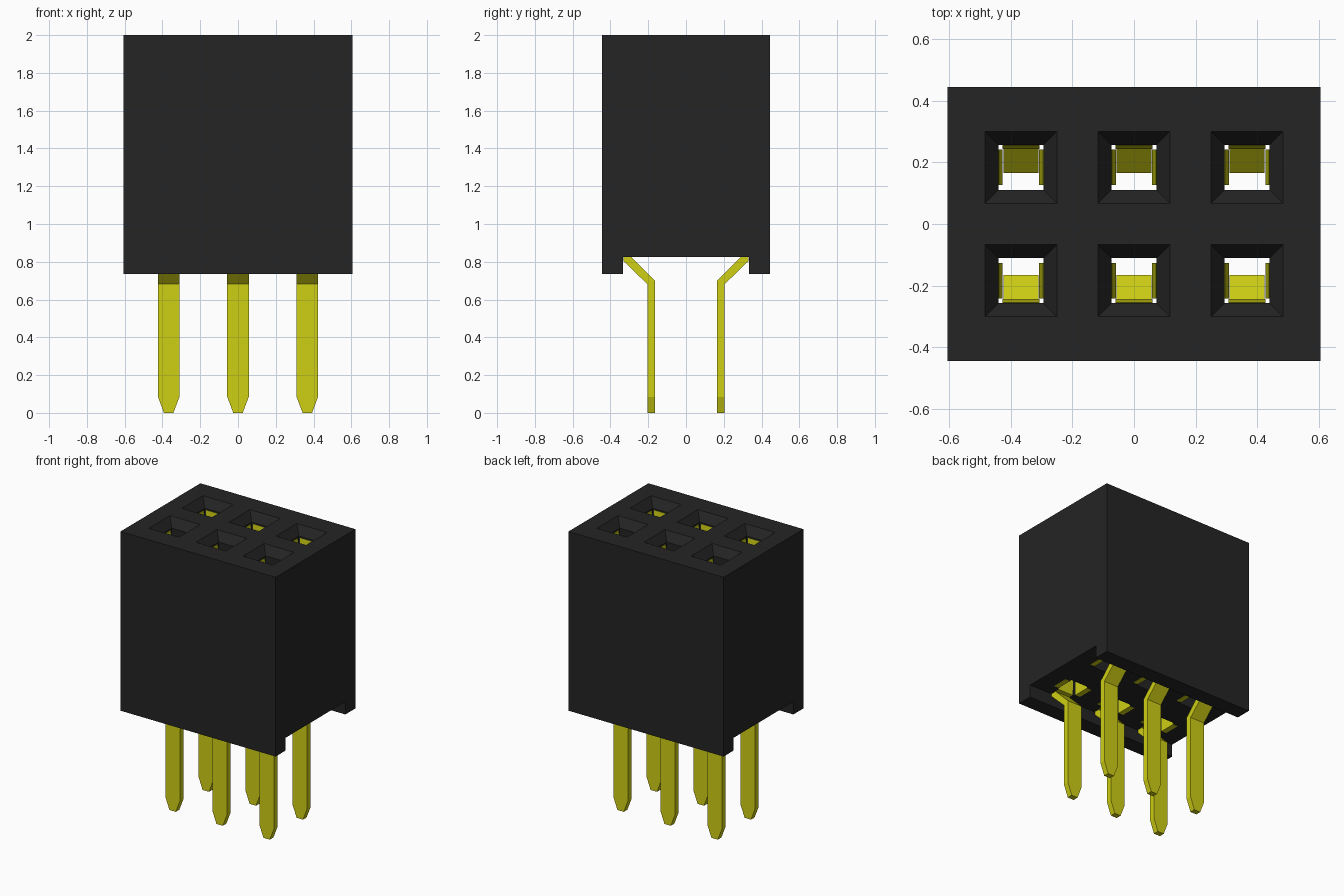
import bpy, bmesh

if "Cube" in bpy.data.objects:
    bpy.data.objects.remove(bpy.data.objects["Cube"], do_unlink=True)

PITCH, ROW, HOLE = 0.367, 0.184, 0.073
FLOOR, TOP = 0.825, 2.0


def material(name, colour):
    m = bpy.data.materials.new(name)
    m.use_nodes = True
    m.diffuse_color = colour
    bsdf = m.node_tree.nodes["Principled BSDF"]
    bsdf.inputs["Base Color"].default_value = colour
    bsdf.inputs["Roughness"].default_value = 0.6
    return m


black = material("black plastic", (0.018, 0.018, 0.018, 1))
yellow = material("yellow metal", (0.62, 0.62, 0.007, 1))


def loft(bm, rings):
    """Skin a closed solid through a list of four-cornered rings."""
    rows = [[bm.verts.new(p) for p in ring] for ring in rings]
    for a, b in zip(rows, rows[1:]):
        for i in range(4):
            j = (i + 1) % 4
            bm.faces.new((a[i], a[j], b[j], b[i]))
    bm.faces.new(rows[0])
    bm.faces.new(rows[-1])


def rect(x0, x1, y0, y1, z):
    return [(x0, y0, z), (x1, y0, z), (x1, y1, z), (x0, y1, z)]


def finish(name, bm, mat):
    bmesh.ops.recalc_face_normals(bm, faces=bm.faces[:])
    mesh = bpy.data.meshes.new(name)
    bm.to_mesh(mesh)
    bm.free()
    mesh.materials.append(mat)
    obj = bpy.data.objects.new(name, mesh)
    bpy.context.collection.objects.link(obj)
    return obj


def cut(target, cutter):
    mod = target.modifiers.new(cutter.name, "BOOLEAN")
    mod.operation, mod.solver, mod.object = "DIFFERENCE", "EXACT", cutter
    cutter.hide_render = True
    cutter.hide_set(True)


places = [(i * PITCH, s) for s in (-1, 1) for i in (-1, 0, 1)]

# Housing block
bm = bmesh.new()
loft(bm, [rect(-0.605, 0.605, -0.445, 0.445, z) for z in (0.735, TOP)])
housing = finish("housing", bm, black)

# Channel along the underside
bm = bmesh.new()
loft(bm, [rect(-0.8, 0.8, -0.333, 0.333, z) for z in (0.6, FLOOR)])
channel = finish("channel_cutter", bm, black)

# Square sockets with a funnel mouth
bm = bmesh.new()
for x, s in places:
    y = s * ROW
    loft(bm, [rect(x - h, x + h, y - h, y + h, z) for h, z in
              ((HOLE, 0.7), (HOLE, 1.94), (0.117, TOP), (0.117, TOP + 0.1))])
sockets = finish("socket_cutter", bm, black)

# Apply the cuts
cut(housing, channel)
cut(housing, sockets)
bpy.context.view_layer.update()
graph = bpy.context.evaluated_depsgraph_get()
cut_mesh = bpy.data.meshes.new_from_object(housing.evaluated_get(graph))
housing.modifiers.clear()
housing.data = cut_mesh
for helper in (channel, sockets):
    bpy.data.objects.remove(helper, do_unlink=True)

# Spring leaf: distance of the inner face from the socket centre, height
LEAF = [(0.072, FLOOR - 0.001), (0.07, 1.1), (0.059, 1.75), (0.071, 1.93)]
# Pin: inner y, inner z, outer y, outer z, half width
PIN = [(0.29, 0.825, 0.33, 0.825, 0.057),
       (0.282, 0.817, 0.33, 0.803, 0.057),
       (0.165, 0.70, 0.205, 0.682, 0.057),
       (0.165, 0.085, 0.205, 0.085, 0.057),
       (0.165, 0.0, 0.205, 0.0, 0.025)]

for n, (x, s) in enumerate(places, 1):
    # Bent pin with a tapered tip
    bm = bmesh.new()
    loft(bm, [[(x - w, s * yi, zi), (x + w, s * yi, zi),
               (x + w, s * yo, zo), (x - w, s * yo, zo)]
              for yi, zi, yo, zo, w in PIN])
    finish(f"pin_{n}", bm, yellow)

    # Three spring leaves lining the socket
    bm = bmesh.new()
    y = s * ROW
    back = 0.11
    loft(bm, [rect(x - 0.06, x + 0.06, y + s * d, y + s * back, z) for d, z in LEAF])
    for side in (-1, 1):
        loft(bm, [rect(x + side * d, x + side * back, y - 0.058, y + 0.058, z)
                  for d, z in LEAF])
    finish(f"contact_{n}", bm, yellow)
